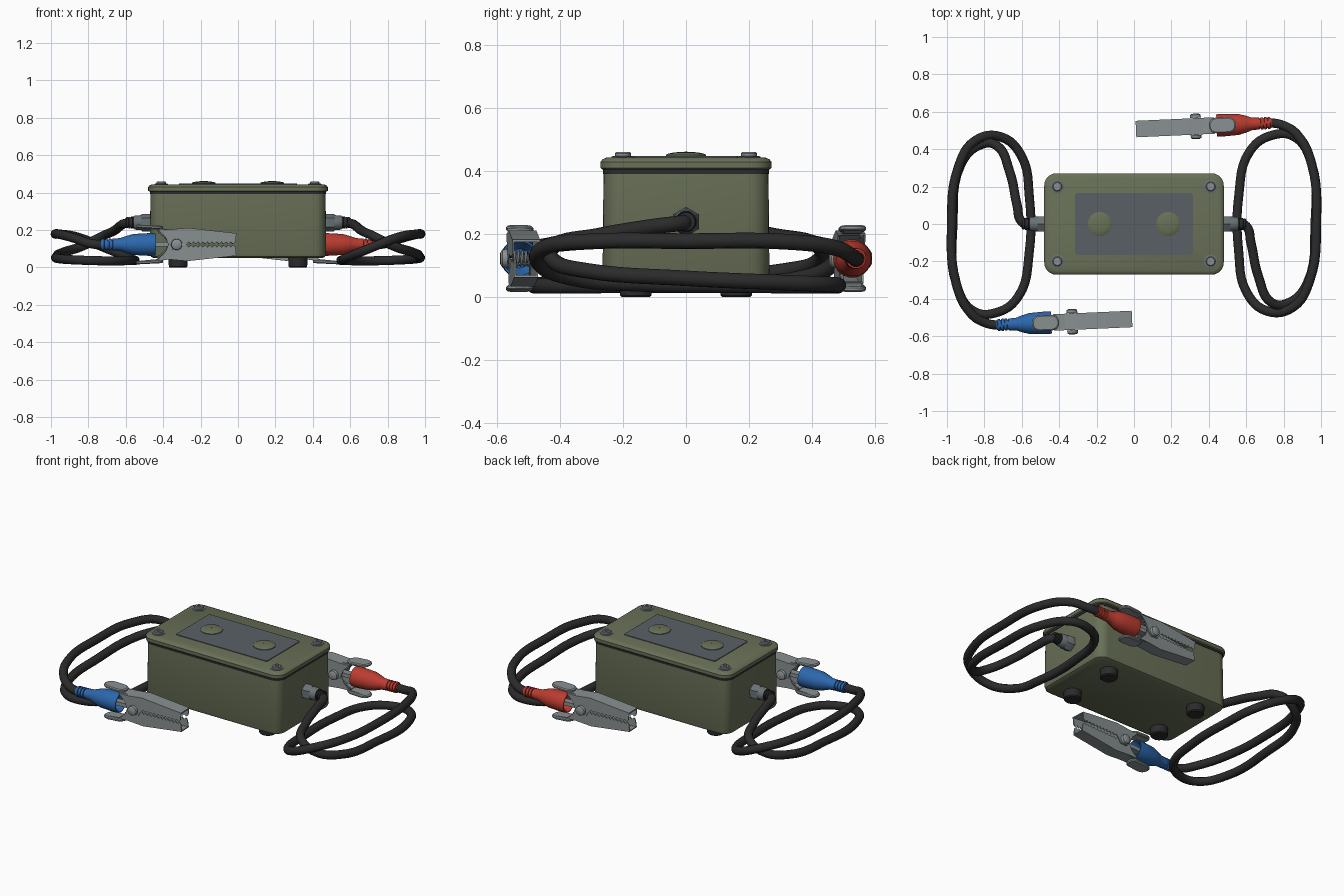
import bpy, bmesh, math
from mathutils import Matrix, Vector

if "Cube" in bpy.data.objects:
    bpy.data.objects.remove(bpy.data.objects["Cube"])


def material(name, rgb):
    m = bpy.data.materials.new(name)
    m.diffuse_color = (*rgb, 1)
    m.use_nodes = True
    m.node_tree.nodes["Principled BSDF"].inputs["Base Color"].default_value = m.diffuse_color
    return m


OLIVE = material("olive_paint", (0.14, 0.163, 0.095))
PLATE = material("slate_plate", (0.10, 0.118, 0.13))
STEEL = material("steel", (0.25, 0.28, 0.285))
DULL = material("dull_grey", (0.14, 0.165, 0.175))
RUBBER = material("black_rubber", (0.024, 0.024, 0.024))
RED = material("red_sleeve", (0.50, 0.045, 0.03))
BLUE = material("blue_sleeve", (0.025, 0.135, 0.42))
T, R = Matrix.Translation, Matrix.Rotation


def finish(name, bm, mat, mx=Matrix(), angle=35):
    bm.transform(mx)
    bmesh.ops.recalc_face_normals(bm, faces=bm.faces)
    me = bpy.data.meshes.new(name)
    bm.to_mesh(me)
    bm.free()
    me.materials.append(mat)
    ob = bpy.data.objects.new(name, me)
    bpy.context.collection.objects.link(ob)
    bpy.ops.object.select_all(action='DESELECT')
    ob.select_set(True)
    bpy.context.view_layer.objects.active = ob
    bpy.ops.object.shade_smooth_by_angle(angle=math.radians(angle))
    return ob


def skin(rings):
    """Closed solid through equal-length rings of points."""
    bm = bmesh.new()
    vs = [[bm.verts.new(p) for p in ring] for ring in rings]
    n = len(vs[0])
    for a, b in zip(vs, vs[1:]):
        for i in range(n):
            bm.faces.new((a[i], a[(i + 1) % n], b[(i + 1) % n], b[i]))
    bm.faces.new(vs[0])
    bm.faces.new(vs[-1])
    return bm


def rounded_box(name, layers, mat, mx=Matrix()):
    """layers: (half x, half y, corner radius, z)"""
    rings = []
    for hx, hy, r, z in layers:
        ring = []
        for q, (sx, sy) in enumerate(((1, 1), (-1, 1), (-1, -1), (1, -1))):
            for k in range(7):
                a = math.radians(90 * q + 15 * k)
                ring.append((sx * (hx - r) + r * math.cos(a), sy * (hy - r) + r * math.sin(a), z))
        rings.append(ring)
    return finish(name, skin(rings), mat, mx)


def lathe(name, profile, mat, mx=Matrix(), n=28):
    """profile: (height, radius) pairs turned around z"""
    rings = [[(r * math.cos(2 * math.pi * i / n), r * math.sin(2 * math.pi * i / n), h)
              for i in range(n)] for h, r in profile]
    return finish(name, skin(rings), mat, mx)


def slab(name, outline, y0, y1, mat, mx=Matrix()):
    """x-z outline extruded along y"""
    return finish(name, skin([[(x, y, z) for x, z in outline] for y in (y0, y1)]), mat, mx, 25)


def tube(name, pts, radius, mat, mx=Matrix(), res=6):
    cu = bpy.data.curves.new(name, 'CURVE')
    cu.dimensions = '3D'
    cu.bevel_depth, cu.bevel_resolution, cu.resolution_u = radius, 4, res
    cu.use_fill_caps = True
    sp = cu.splines.new('BEZIER')
    sp.bezier_points.add(len(pts) - 1)
    for bp, p in zip(sp.bezier_points, pts):
        bp.co = p
        bp.handle_left_type = bp.handle_right_type = 'AUTO'
    tmp = bpy.data.objects.new(name + "_path", cu)
    bpy.context.collection.objects.link(tmp)
    bpy.context.view_layer.update()
    me = bpy.data.meshes.new_from_object(tmp.evaluated_get(bpy.context.evaluated_depsgraph_get()))
    bm = bmesh.new()
    bm.from_mesh(me)
    bpy.data.objects.remove(tmp)
    bpy.data.meshes.remove(me)
    return finish(name, bm, mat, mx, 50)


# Case, gasket, lid and label plate
rounded_box("case_body", [(.45, .245, .045, .05), (.465, .26, .055, .058), (.472, .265, .06, .075),
                          (.468, .262, .06, .395)], OLIVE)
rounded_box("gasket", [(.471, .264, .06, .392), (.471, .264, .06, .407)], RUBBER)
rounded_box("lid", [(.474, .265, .06, .405), (.48, .271, .065, .41), (.48, .271, .065, .43),
                    (.474, .265, .06, .438), (.46, .251, .05, .444)], OLIVE)
rounded_box("label_plate", [(.315, .165, .012, .442), (.315, .165, .012, .448)], PLATE)

# Slotted domes on the plate, lid bolts and feet
for sx in (-1, 1):
    at = T((sx * .183, 0, .446))
    lathe("dome_button", [(0, .064), (.006, .064), (.010, .056), (.013, .042), (.015, .025),
                          (.016, .004)], OLIVE, at, 36)
    lathe("button_dot", [(.012, .005), (.017, .005)], DULL, at, 10)
    for sy in (-1, 1):
        at = T((sx * .41, sy * .2, .443))
        lathe("bolt_washer", [(0, .036), (.004, .036), (.005, .033)], DULL, at)
        lathe("lid_bolt", [(.003, .025), (.014, .025), (.018, .021), (.018, .012), (.012, .012)], STEEL, at)
        lathe("foot", [(0, .044), (.006, .05), (.065, .052)], RUBBER, T((sx * .32, sy * .16, 0)))

CABLE = [(.56, 0, .24), (.6, -.012, .236), (.625, -.1, .225), (.665, -.28, .195), (.735, -.42, .163),
         (.83, -.42, .115), (.925, -.32, .085), (.968, 0, .06), (.95, .32, .046), (.86, .465, .04),
         (.74, .475, .036), (.62, .39, .036), (.56, .15, .038), (.56, -.15, .042), (.6, -.36, .06),
         (.71, -.465, .105), (.85, -.445, .16), (.94, -.3, .177), (.975, 0, .178), (.95, .32, .176),
         (.87, .48, .155), (.79, .53, .128), (.71, .543, .12)]
TO_X = R(math.pi / 2, 4, 'Y')


def clamp(side, colour, mx):
    """Spring clamp: pivot at the origin, jaws towards -x, cable towards +x"""
    # Coloured sleeve with an open mouth and a ribbed tail
    lathe(side + "_sleeve", [(.16, .03), (.112, .053), (.112, .059), (.14, .061), (.23, .056),
                             (.27, .045), (.30, .034), (.335, .032)], colour, mx @ TO_X)
    ribs = []
    for k in range(4):
        x = .33 + .019 * k
        ribs += [(x, .033), (x + .011, .032), (x + .012, .027), (x + .018, .027)]
    lathe(side + "_sleeve_ribs", ribs, colour, mx @ TO_X)
    # Cable lug running from the jaws into the sleeve
    slab(side + "_lug", [(.02, -.012), (.17, -.012), (.17, .012), (.02, .012)], -.02, .02, STEEL, mx)
    teeth = [(-.315 + .0125 * k, .002 if k % 2 else .014) for k in range(21)]
    cheek = [(-.32, .058)] + teeth + [(-.045, -.005), (-.03, -.03), (.02, -.032), (.04, -.01),
                                      (.06, .04), (.10, .078), (.04, .078), (-.06, .086)]
    back = [(-.32, .060), (-.06, .089), (.04, .080), (.10, .080), (.10, .074), (.04, .073),
            (-.06, .082), (-.32, .053)]
    for word, up in (("upper", 1), ("lower", -1)):
        m = mx @ Matrix.Diagonal((1, 1, up, 1))
        w = .044 if up > 0 else .038
        for s in (-1, 1):
            slab(f"{side}_{word}_jaw_cheek", cheek, s * w, s * (w - .006), STEEL, m)
        slab(f"{side}_{word}_jaw_back", back, -w, w, STEEL, m)
        # Handle neck and thumb pad
        slab(f"{side}_{word}_handle", [(.04, .074), (.12, .080), (.2, .088), (.2, .097),
                                       (.12, .092), (.04, .080)], -.03, .03, STEEL, m)
        rounded_box(f"{side}_{word}_thumb_pad", [(.066, .036, .035, -.009), (.073, .042, .041, -.004),
                                                 (.073, .042, .041, .004), (.066, .036, .035, .009)],
                    STEEL, m @ T((.143, 0, .094)) @ R(-.05, 4, 'Y'))
    # Pivot pin with heads, and spring coil around it
    lathe(side + "_pivot", [(-.068, .018), (-.062, .028), (-.046, .03), (-.046, .012), (.046, .012),
                            (.046, .03), (.062, .028), (.068, .018)], STEEL, mx @ R(math.pi / 2, 4, 'X'))
    coil = [(.022 * math.cos(k * math.pi / 4), -.03 + .06 * k / 40, .022 * math.sin(k * math.pi / 4))
            for k in range(41)]
    coil = [(.10, -.03, -.072)] + coil + [(.10, .03, .072)]
    tube(side + "_spring", coil, .0045, DULL, mx, 2)


# Each side is the other turned half round: gland, looped cable and clamp
for side, turn, colour in (("right", 0, RED), ("left", math.pi, BLUE)):
    spin = R(turn, 4, 'Z')
    gland = spin @ T((0, 0, .24)) @ TO_X
    lathe(side + "_gland_nut", [(.465, .047), (.512, .047), (.517, .043)], DULL, gland, 6)
    lathe(side + "_gland_collar", [(.51, .04), (.55, .038), (.556, .034)], DULL, gland)
    boot = []
    for k in range(4):
        x, r = .55 + .013 * k, .034 - .0015 * k
        boot += [(x, r), (x + .008, r), (x + .009, r - .005), (x + .012, r - .005)]
    lathe(side + "_strain_relief", boot, RUBBER, gland)
    tube(side + "_cable", CABLE, .025, RUBBER, spin)
    clamp(side, colour, spin @ T((.33, .522, .123)) @ R(.045, 4, 'Z'))
